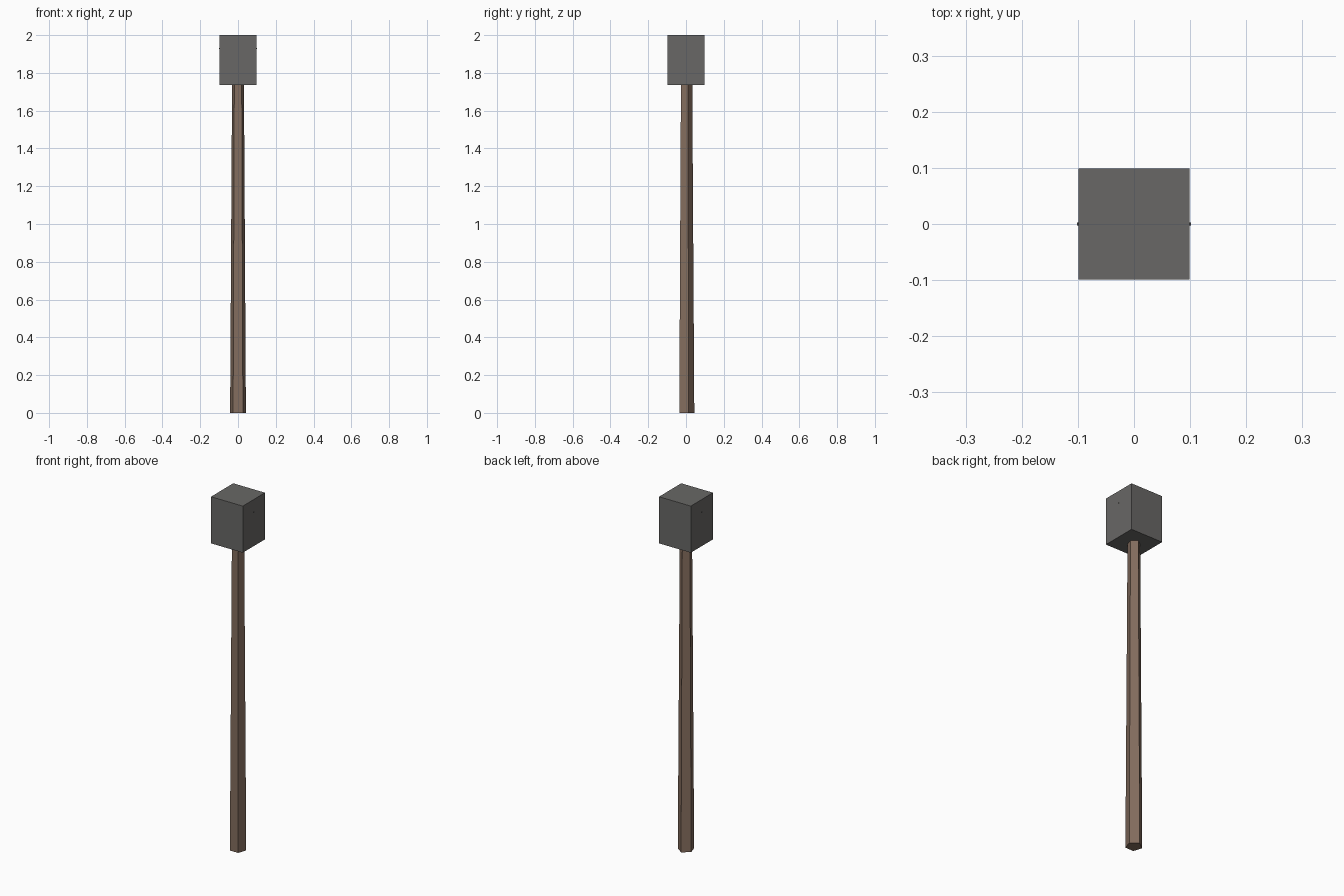
import bpy
import math

cube = bpy.data.objects.get("Cube")
if cube:
    bpy.data.objects.remove(cube, do_unlink=True)


def make_material(name, rgb):
    mat = bpy.data.materials.new(name)
    mat.use_nodes = True
    color = (*rgb, 1.0)
    mat.diffuse_color = color
    mat.node_tree.nodes["Principled BSDF"].inputs["Base Color"].default_value = color
    return mat


def finish(name, mat):
    obj = bpy.context.object
    obj.name = name
    obj.data.name = name
    obj.data.materials.append(mat)
    return obj


stone = make_material("grey stone", (0.14, 0.137, 0.132))
wood = make_material("brown wood", (0.23, 0.153, 0.112))

HEAD_BOTTOM, TOP = 1.737, 2.0

# Tapered five-sided handle, one corner towards the back
handle_top = HEAD_BOTTOM + 0.02
bpy.ops.mesh.primitive_cone_add(
    vertices=5, radius1=0.044, radius2=0.033, depth=handle_top,
    location=(0, 0, handle_top / 2))
handle = finish("handle", wood)
back = max(v.co.y for v in handle.data.vertices)
front = min(v.co.y for v in handle.data.vertices)
if back < -front:
    handle.rotation_euler.z = math.pi

# Block head
bpy.ops.mesh.primitive_cube_add(size=1, location=(0, 0, (HEAD_BOTTOM + TOP) / 2))
head = finish("head", stone)
head.scale = (0.198, 0.198, TOP - HEAD_BOTTOM)

# Thin pin through the head, just showing at both sides
bpy.ops.mesh.primitive_cylinder_add(
    vertices=6, radius=0.003, depth=0.203,
    location=(0, 0, 1.93), rotation=(0, math.pi / 2, 0))
finish("head_pin", stone)
